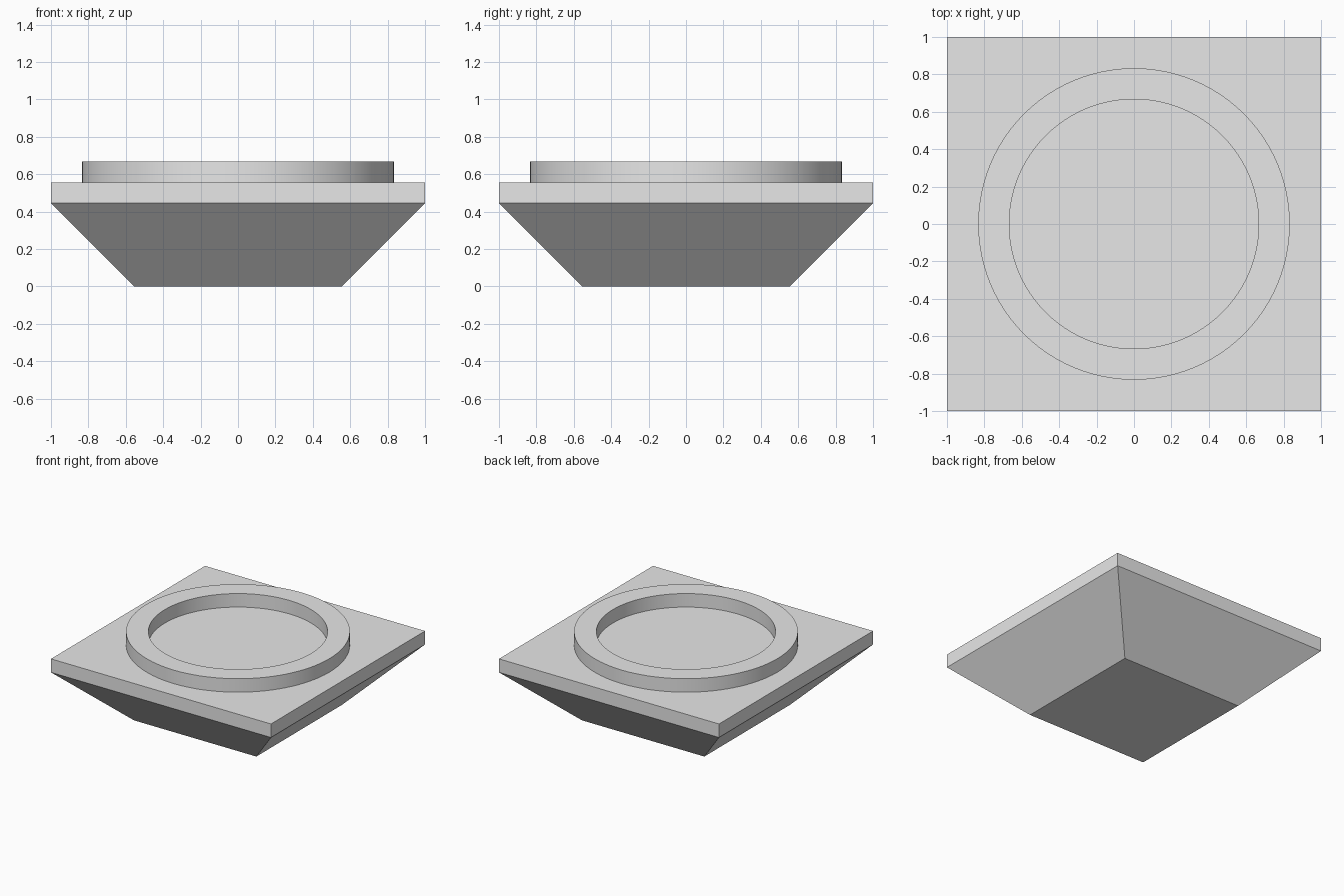
import bpy
import bmesh
from math import cos, sin, pi, radians

cube = bpy.data.objects.get("Cube")
if cube:
    bpy.data.objects.remove(cube, do_unlink=True)

# Single plain grey
grey = bpy.data.materials.new("plain grey")
grey.use_nodes = True
COLOUR = (0.8, 0.8, 0.8, 1)
grey.diffuse_color = COLOUR
grey.node_tree.nodes["Principled BSDF"].inputs["Base Color"].default_value = COLOUR


def loft(name, sections, sides, turn=0.0, caps=False):
    """Join (radius, height) sections into a solid with the given side count."""
    bm = bmesh.new()
    rings = [[bm.verts.new((r * cos(turn + 2 * pi * i / sides),
                            r * sin(turn + 2 * pi * i / sides), z))
              for i in range(sides)] for r, z in sections]
    for low, high in zip(rings, rings[1:]):
        for i in range(sides):
            j = (i + 1) % sides
            bm.faces.new((low[i], low[j], high[j], high[i]))
    if caps:
        bm.faces.new(rings[0][::-1])
        bm.faces.new(rings[-1])
    mesh = bpy.data.meshes.new(name)
    bm.to_mesh(mesh)
    bm.free()
    mesh.materials.append(grey)
    obj = bpy.data.objects.new(name, mesh)
    bpy.context.collection.objects.link(obj)
    return obj


FLOOR, SLAB_BASE, SLAB_TOP, RIM_TOP = 0, 0.445, 0.556, 0.667
DIAGONAL = 2 ** 0.5

# Square body: tapered foot below a straight-sided slab
loft("body", [(0.556 * DIAGONAL, FLOOR), (DIAGONAL, SLAB_BASE), (DIAGONAL, SLAB_TOP)],
     sides=4, turn=pi / 4, caps=True)

# Raised round rim, open where it rests on the slab
rim = loft("rim", [(0.833, SLAB_TOP), (0.833, RIM_TOP), (0.667, RIM_TOP), (0.667, SLAB_TOP)],
           sides=96)
bpy.ops.object.select_all(action="DESELECT")
rim.select_set(True)
bpy.context.view_layer.objects.active = rim
bpy.ops.object.shade_smooth_by_angle(angle=radians(30))
